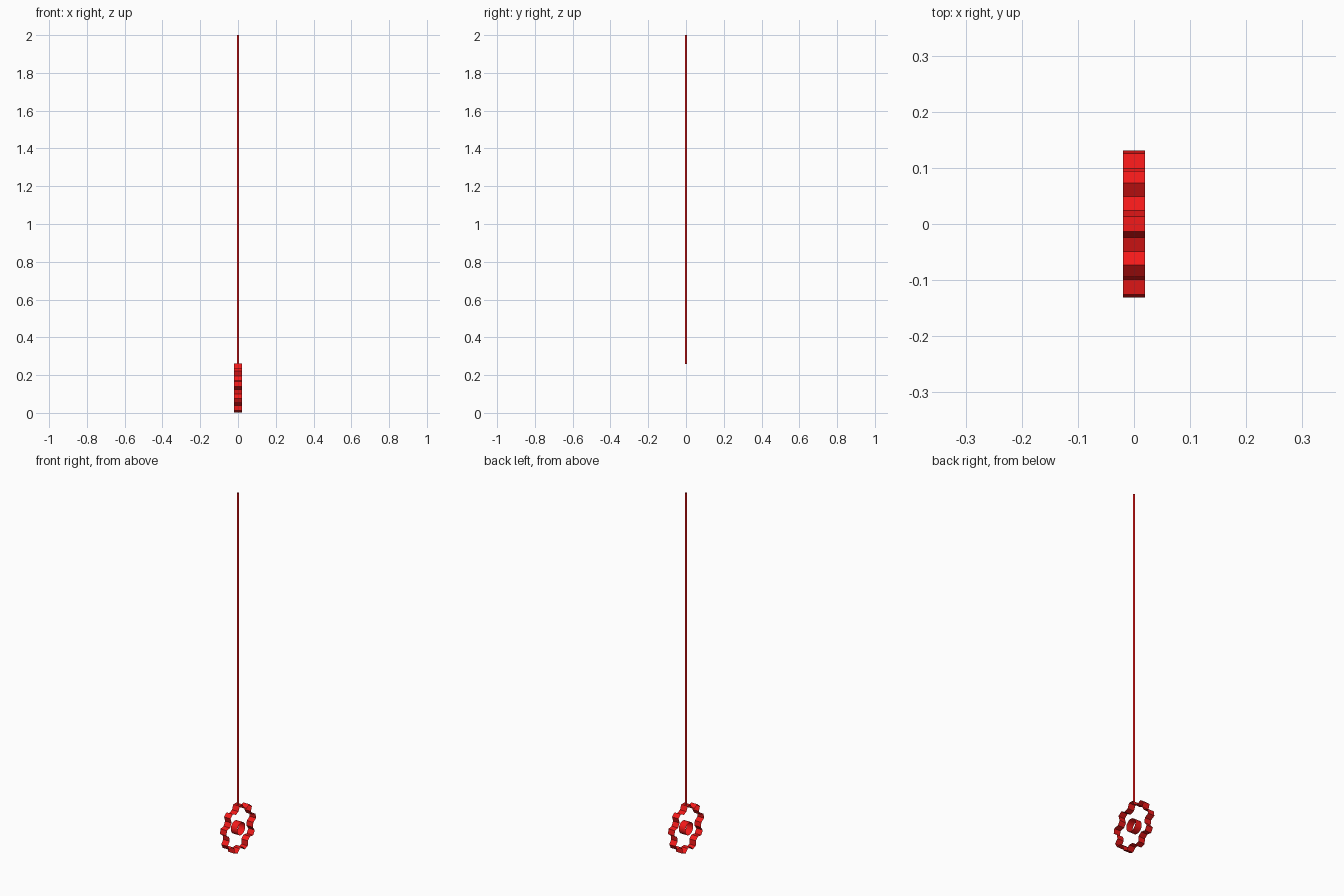
import bpy, bmesh
from math import sin, cos, pi, radians

if "Cube" in bpy.data.objects:
    bpy.data.objects.remove(bpy.data.objects["Cube"])

red = bpy.data.materials.new("red")
red.diffuse_color = (0.9, 0.01, 0.01, 1)
red.use_nodes = True
red.node_tree.nodes["Principled BSDF"].inputs["Base Color"].default_value = red.diffuse_color
CZ = 0.13  # gear centre height


def open_wall(name, ring_a, ring_b):
    """Uncapped band of faces joining two matching rings."""
    bm = bmesh.new()
    a = [bm.verts.new(p) for p in ring_a]
    b = [bm.verts.new(p) for p in ring_b]
    n = len(a)
    for i in range(n):
        j = (i + 1) % n
        bm.faces.new((a[i], a[j], b[j], b[i]))
    bmesh.ops.recalc_face_normals(bm, faces=bm.faces[:])
    me = bpy.data.meshes.new(name)
    bm.to_mesh(me)
    bm.free()
    me.materials.append(red)
    ob = bpy.data.objects.new(name, me)
    bpy.context.collection.objects.link(ob)
    return ob


def x_band(name, polar, half=0.02):
    """Extrude a polar outline in the yz plane along x."""
    rings = [[(x, r * cos(t), CZ + r * sin(t)) for r, t in polar] for x in (-half, half)]
    return open_wall(name, *rings)


# toothed rim: nine tapered teeth, one pointing straight up
rim = []
for k in range(9):
    for r, d in ((0.107, -13), (0.131, -6), (0.131, 6), (0.107, 13)):
        rim.append((r, radians(90 + 40 * k + d)))
x_band("gear_rim", rim)

# axle bore
x_band("axle_bore", [(0.035, 2 * pi * k / 32) for k in range(32)])

# long thin rod, open at both ends
rod = [[(0.006 * cos(2 * pi * k / 12), 0.006 * sin(2 * pi * k / 12), z) for k in range(12)]
       for z in (0.26, 2.0)]
open_wall("rod", *rod)
